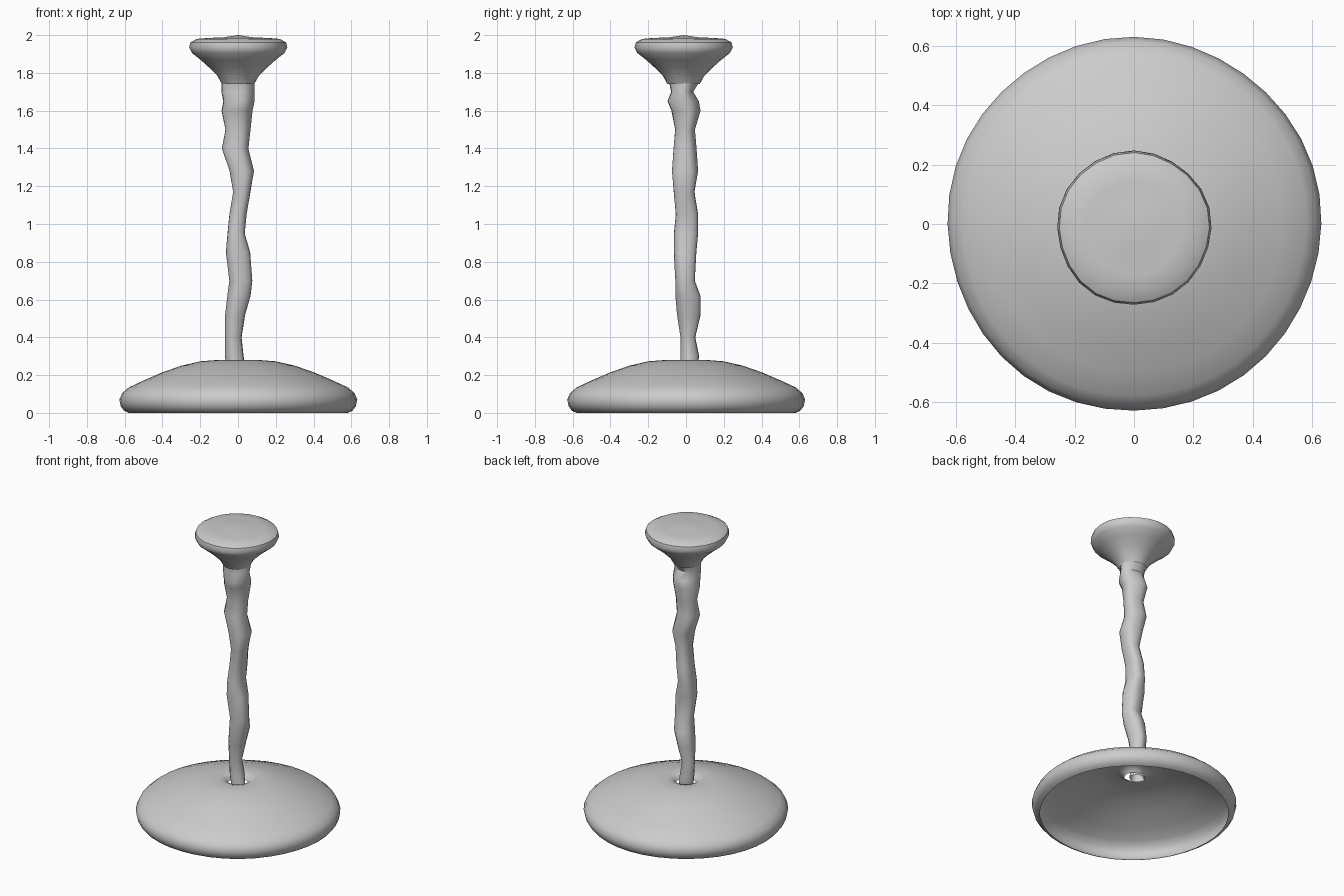
import bpy
import bmesh
from math import sin, cos, pi
from mathutils import Vector

cube = bpy.data.objects.get("Cube")
if cube:
    bpy.data.objects.remove(cube)

grey = bpy.data.materials.new("plain grey")
grey.use_nodes = True
colour = (0.6, 0.6, 0.6, 1)
grey.diffuse_color = colour
grey.node_tree.nodes["Principled BSDF"].inputs["Base Color"].default_value = colour


def loft(name, rings, sides, close_top=None):
    """Skin a stack of rings, each a function of the angle, from bottom to top."""
    bm = bmesh.new()
    loops = [[bm.verts.new(ring(2 * pi * i / sides)) for i in range(sides)] for ring in rings]
    for low, high in zip(loops, loops[1:]):
        for i in range(sides):
            j = (i + 1) % sides
            bm.faces.new((low[i], low[j], high[j], high[i]))
    if close_top is not None:
        tip = bm.verts.new(close_top)
        for i in range(sides):
            bm.faces.new((loops[-1][i], loops[-1][(i + 1) % sides], tip))
    mesh = bpy.data.meshes.new(name)
    bm.to_mesh(mesh)
    bm.free()
    mesh.materials.append(grey)
    obj = bpy.data.objects.new(name, mesh)
    bpy.context.collection.objects.link(obj)
    bpy.ops.object.select_all(action="DESELECT")
    obj.select_set(True)
    bpy.context.view_layer.objects.active = obj
    bpy.ops.object.shade_smooth_by_angle(angle=pi / 4)
    return obj


def circle(radius, z, cx=0, cy=0, wobble=0):
    """Slightly uneven circle."""
    def ring(a):
        r = radius * (1 + wobble * (sin(3 * a + 1) + sin(5 * a)))
        return Vector((cx + r * cos(a), cy + r * sin(a), z))
    return ring


def span(z, left, right, front, back):
    """Grooved oval given by its extents in hundredths."""
    cx, cy = (left + right) / 200, (front + back) / 200
    rx, ry = (right - left) / 200, (back - front) / 200

    def ring(a):
        groove = 1 + 0.05 * cos(4 * a + 3 * z) - 0.04
        return Vector((cx + rx * groove * cos(a), cy + ry * groove * sin(a), z))
    return ring


# Hollow domed base with a rolled rim, open underneath and around the stem
base_profile = [(.58, 0), (.605, .012), (.622, .035), (.63, .07), (.615, .105),
                (.58, .135), (.5, .172), (.4, .215), (.3, .25), (.2, .273),
                (.11, .28), (.075, .27), (.06, .25)]
loft("domed_base", [circle(r, z, wobble=.003) for r, z in base_profile], 40)

# Gnarled stem: height, then left, right, front and back extents
stem_rings = [(.24, -6, 4, -3, 6), (.3, -7, 3, -3, 7), (.4, -7, 2, -3, 5),
              (.52, -7, 4, -5, 8), (.62, -6, 7, -6, 8), (.7, -5, 8, -6, 5),
              (.85, -7, 7, -7, 6), (.95, -6, 4, -7, 7), (1.05, -5, 5, -6, 7),
              (1.17, -3, 7, -7, 5), (1.28, -5, 9, -8, 7), (1.4, -9, 6, -7, 6),
              (1.5, -7, 7, -6, 5), (1.6, -9, 8, -8, 8), (1.65, -8, 9, -10, 7),
              (1.7, -9, 9, -8, 4), (1.75, -9, 9, -9, 7)]
loft("gnarled_stem", [span(*r) for r in stem_rings], 16)

# Flared cap with a low bump on its top
cap_profile = [(.085, 1.74), (.11, 1.785), (.15, 1.825), (.2, 1.87), (.245, 1.905),
               (.26, 1.935), (.253, 1.962), (.22, 1.98), (.16, 1.985), (.08, 1.988)]
loft("flared_cap", [circle(r, z, cy=-.013, wobble=.006) for r, z in cap_profile], 24,
     close_top=(0, -.01, 2))
